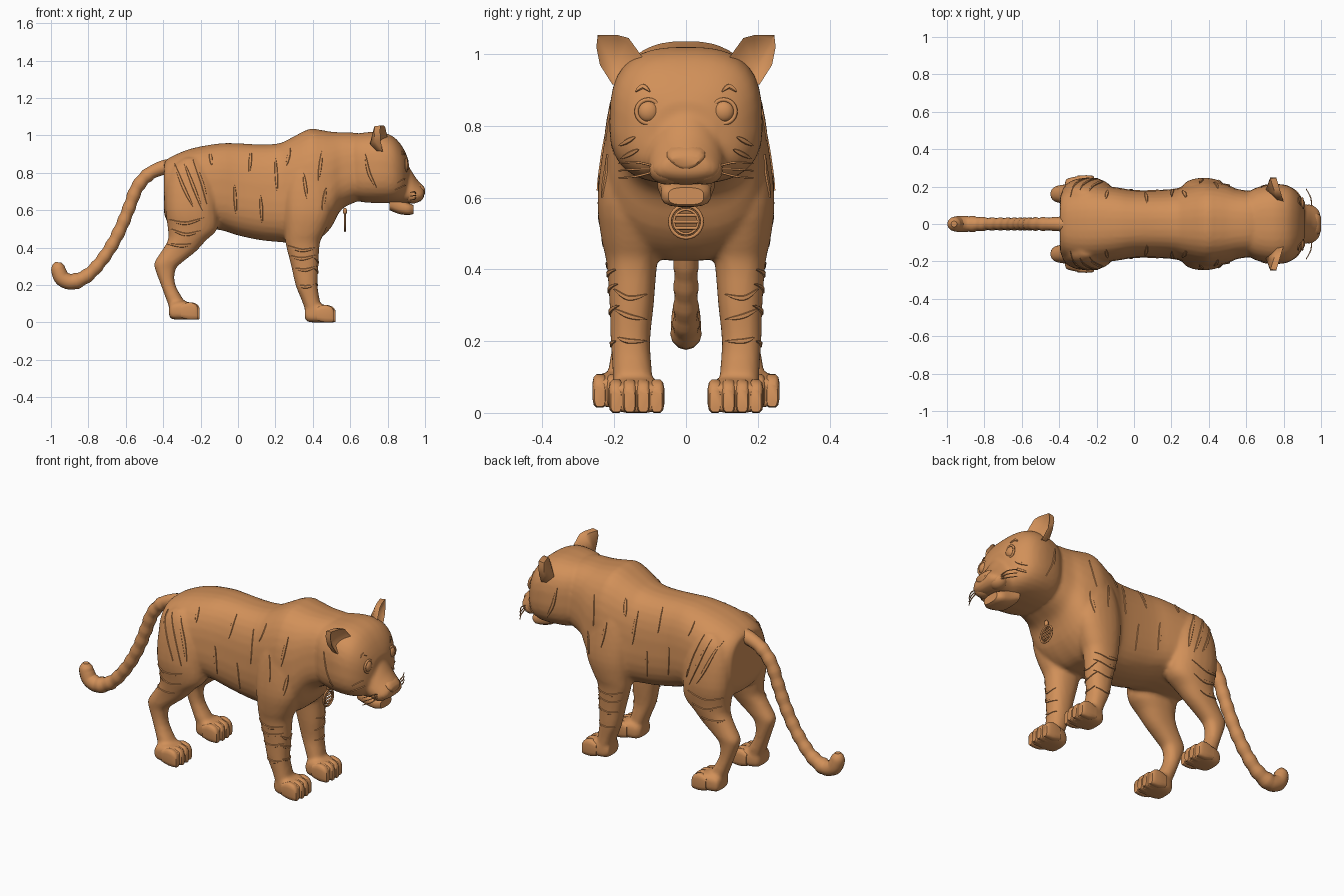
import bpy, bmesh, math
from mathutils import Vector
from mathutils.bvhtree import BVHTree

if "Cube" in bpy.data.objects:
    bpy.data.objects.remove(bpy.data.objects["Cube"])

FUR = bpy.data.materials.new("orange_fur")
FUR.diffuse_color = (0.64, 0.28, 0.10, 1)
FUR.use_nodes = True
FUR.node_tree.nodes["Principled BSDF"].inputs["Base Color"].default_value = FUR.diffuse_color
PARTS = []          # closed parts that are fused into one skin


def finish(name, bm, fuse=False):
    bmesh.ops.recalc_face_normals(bm, faces=bm.faces[:])
    me = bpy.data.meshes.new(name)
    bm.to_mesh(me)
    bm.free()
    ob = bpy.data.objects.new(name, me)
    bpy.context.collection.objects.link(ob)
    me.materials.append(FUR)
    bpy.ops.object.select_all(action='DESELECT')
    ob.select_set(True)
    bpy.context.view_layer.objects.active = ob
    bpy.ops.object.shade_smooth_by_angle(angle=math.radians(45))
    if fuse:
        PARTS.append(ob)
    return ob


def smooth(rows, k=3):
    """Catmull-Rom resampling of a list of equal-length tuples."""
    out = []
    for i in range(len(rows) - 1):
        a, b, c, d = rows[max(i - 1, 0)], rows[i], rows[i + 1], rows[min(i + 2, len(rows) - 1)]
        for t in (j / k for j in range(k)):
            out.append(tuple(q + .5 * t * (r - p + t * (2*p - 5*q + 4*r - s + t * (3*(q - r) + s - p)))
                             for p, q, r, s in zip(a, b, c, d)))
    return out + [rows[-1]]


def loft(name, axis, rows, side=1, power=2.3, taper=0, n=24, fuse=False):
    """axis x: rows (x, y0, y1, z0, z1); axis z: rows (z, x0, x1, y0, y1)."""
    bm, rings = bmesh.new(), []
    for t, a0, a1, b0, b1 in smooth(rows):
        ring = []
        for i in range(n):
            th = 2 * math.pi * (i + .5) / n
            c, s = (math.copysign(abs(v) ** (2 / power), v) for v in (math.cos(th), math.sin(th)))
            a = (a0 + a1) / 2 + (a1 - a0) / 2 * c * (1 - taper * s)
            b = (b0 + b1) / 2 + (b1 - b0) / 2 * s
            ring.append(bm.verts.new((t, a * side, b) if axis == 'x' else (a, b * side, t)))
        rings.append(ring)
    for r, q in zip(rings, rings[1:]):
        for i in range(n):
            bm.faces.new((r[i], r[(i + 1) % n], q[(i + 1) % n], q[i]))
    bm.faces.new(rings[0])
    bm.faces.new(rings[-1])
    return finish(name, bm, fuse)


def tube(name, pts, radii, k=4, n=10):
    """Round tube through the points, with a radius per point."""
    cu = bpy.data.curves.new(name, 'CURVE')
    cu.dimensions, cu.bevel_depth, cu.bevel_resolution, cu.use_fill_caps = '3D', 1, n // 4, True
    rows = smooth([(*p, r) for p, r in zip(pts, radii)], k)
    sp = cu.splines.new('POLY')
    sp.points.add(len(rows) - 1)
    for p, r in zip(sp.points, rows):
        p.co, p.radius = (*r[:3], 1), r[3]
    bpy.context.collection.objects.link(bpy.data.objects.new(name, cu))
    cu.materials.append(FUR)


def ball(name, loc, scale):
    bm = bmesh.new()
    bmesh.ops.create_uvsphere(bm, u_segments=16, v_segments=10, radius=1)
    for v in bm.verts:
        v.co = Vector(loc) + Vector(c * s for c, s in zip(v.co, scale))
    finish(name, bm)


def ring(name, loc, R, r):
    """Ring facing along x."""
    ang = [2 * math.pi * i / 24 for i in range(25)]
    tube(name, [(loc[0], loc[1] + R * math.cos(a), loc[2] + R * math.sin(a)) for a in ang], [r] * 25, 1, 8)


def sym(rows):
    return [(x, -w, w, a, b) for x, w, a, b in rows]


# torso and neck
rows = [(-.395, .15, .58, .855), (-.36, .19, .52, .885), (-.25, .212, .5, .93), (-.1, .195, .495, .957),
        (0, .18, .465, .958), (.12, .18, .44, .952), (.22, .187, .43, .958), (.28, .205, .425, .985),
        (.38, .228, .425, 1.035), (.44, .224, .45, 1.03), (.5, .208, .51, 1.02), (.55, .186, .6, 1.017),
        (.62, .175, .64, 1.015), (.7, .16, .67, 1.0)]
loft("body", 'x', sym(rows), power=2.7, taper=.08, n=32, fuse=True)

# head, muzzle, nose, chin
rows = [(.605, .165, .67, 1.0), (.655, .195, .645, 1.013), (.75, .213, .638, 1.02), (.82, .206, .64, 1.0),
        (.865, .178, .65, .96), (.895, .135, .67, .91), (.912, .08, .70, .865)]
loft("head", 'x', sym(rows), power=2.8, taper=.03, n=32, fuse=True)
rows = [(.82, .11, .63, .92), (.9, .1, .635, .85), (.95, .092, .64, .775), (.98, .078, .65, .74),
        (.995, .055, .67, .724)]
loft("muzzle", 'x', sym(rows), taper=.38, fuse=True)
loft("nose", 'x', sym([(.95, .05, .665, .757), (.985, .05, .672, .736), (1.0, .036, .688, .715)]), taper=-.35, n=16)
loft("chin", 'x', sym([(.81, .08, .6, .68), (.86, .072, .58, .66), (.91, .068, .574, .64),
                       (.937, .05, .58, .628)]), n=16, power=3)

# legs, paws and toes
FRONT = [(.88, .35, .41, .12, .18), (.82, .29, .46, .1, .213), (.7, .252, .5, .08, .237),
         (.58, .245, .5, .07, .247), (.48, .25, .462, .07, .235), (.42, .255, .437, .08, .222),
         (.3, .285, .43, .09, .213), (.2, .308, .425, .1, .21), (.12, .34, .437, .095, .205),
         (.05, .365, .45, .09, .205)]
HIND = [(.88, -.29, -.22, .08, .17), (.83, -.35, -.17, .07, .205), (.73, -.385, -.122, .05, .232),
        (.6, -.388, -.108, .05, .247), (.5, -.375, -.11, .06, .235), (.44, -.375, -.17, .08, .225),
        (.38, -.41, -.225, .1, .215), (.32, -.447, -.3, .11, .21), (.28, -.442, -.335, .115, .205),
        (.2, -.412, -.335, .12, .205), (.1, -.375, -.28, .12, .22), (.05, -.355, -.27, .13, .225)]
PAW = [(.358, .1, .19, .02, .07), (.375, .08, .2, .003, .09), (.42, .067, .21, 0, .1),
       (.46, .062, .214, 0, .095), (.512, .066, .208, 0, .078)]
TOE = [(.43, -.018, .018, .01, .08), (.47, -.021, .021, 0, .094), (.505, -.02, .02, 0, .085),
       (.521, -.015, .015, .002, .065)]
for s, tag in ((1, "left"), (-1, "right")):
    for part, leg, (dx, dy, dz) in (("front", FRONT, (0, 0, 0)), ("hind", HIND, (-.727, .045, .015))):
        loft(f"{part}_leg_{tag}", 'z', leg, s, fuse=True)
        shift = lambda rs, y=0: [(r[0] + dx, r[1] + dy + y, r[2] + dy + y, r[3] + dz, r[4] + dz) for r in rs]
        loft(f"{part}_paw_{tag}", 'x', shift(PAW), s, power=3.5, n=20, fuse=True)
        for i in range(4):
            toe = [(x - (.008 if i in (0, 3) else 0), *r) for x, *r in TOE]
            loft(f"{part}_toe_{tag}_{i + 1}", 'x', shift(toe, .081 + i * .038), s, power=3.5, n=12)

# fuse torso, head and legs into one continuous skin
bpy.ops.object.select_all(action='DESELECT')
for ob in PARTS:
    ob.select_set(True)
skin = bpy.context.view_layer.objects.active = PARTS[0]
bpy.ops.object.join()
skin.modifiers.clear()
mod = skin.modifiers.new("fuse", 'REMESH')
mod.mode, mod.voxel_size, mod.use_smooth_shade = 'VOXEL', .01, True
mod = skin.modifiers.new("soften", 'SMOOTH')
mod.factor, mod.iterations = .5, 5

# ears: cupped fan with a recessed front and a pointed back, outer edge swept back
EAR = [(.12, .99), (.16, 1.045), (.19, 1.053), (.246, 1.053), (.25, 1.02), (.24, .97), (.205, .915), (.15, .91)]
for s, tag in ((1, "left"), (-1, "right")):
    bm, cy, cz = bmesh.new(), .195, .975
    mk = lambda x, f: [bm.verts.new((x - .3 * (y - .15), s * (cy + (y - cy) * f), cz + (z - cz) * f))
                       for y, z in EAR]
    rim, inner, mid = mk(.79, 1), mk(.783, .85), mk(.758, .95)
    pit, back = bm.verts.new((.735, s * cy, cz - .01)), bm.verts.new((.705, s * .185, .955))
    for i in range(8):
        j = (i + 1) % 8
        for f in ((rim[i], rim[j], inner[j], inner[i]), (inner[i], inner[j], pit),
                  (rim[j], rim[i], mid[i], mid[j]), (mid[j], mid[i], back)):
            bm.faces.new(f)
    finish(f"ear_{tag}", bm)

# tail with slightly raised bands
TAIL = [(-.37, .832), (-.41, .825), (-.48, .79), (-.54, .72), (-.58, .62), (-.62, .52), (-.67, .42),
        (-.73, .33), (-.8, .255), (-.88, .218), (-.935, .232), (-.957, .27), (-.962, .3), (-.962, .322)]
RAD = [.042, .038, .034, .033, .032, .032, .032, .032, .034, .041, .042, .04, .034, .016]
fine = smooth([(x, 0, z, r) for (x, z), r in zip(TAIL, RAD)], 6)
tube("tail", [p[:3] for p in fine],
     [p[3] * (1.1 if i % 4 in (0, 1) and 10 < i < 54 else 1) for i, p in enumerate(fine)], 1, 16)

# round tag under the neck
ring("tag_outer_ring", (.572, 0, .533), .045, .005)
ring("tag_inner_ring", (.572, 0, .533), .034, .004)
ball("tag_bead", (.572, 0, .595), (.011, .011, .018))
for i, z in enumerate((.515, .533, .551)):
    w = math.sqrt(.034 ** 2 - (z - .533) ** 2)
    tube(f"tag_bar_{i + 1}", [(.572, -w, z), (.572, w, z)], [.005, .005], 1)

# tapered stripes laid on the skin
TREE = BVHTree.FromObject(skin, bpy.context.evaluated_depsgraph_get())


def hit(u, z, s, front):
    o, d = ((1.5, u * s, z), (-1, 0, 0)) if front else ((u, .8 * s, z), (0, -s, 0))
    return TREE.ray_cast(Vector(o), Vector(d))[:2]


def stripe(name, pts, w, s, front=False):
    path = smooth(pts, 5)
    bm, prev = bmesh.new(), None
    for i, p in enumerate(path):
        t = (Vector(path[min(i + 1, len(path) - 1)]) - Vector(path[max(i - 1, 0)])).normalized()
        half, cur = w * (.15 + math.sin(math.pi * i / (len(path) - 1))), []
        for off, lift in ((-1, -.002), (-.6, .004), (.6, .004), (1, -.002)):
            co, no = hit(p[0] - t.y * off * half, p[1] + t.x * off * half, s, front)
            cur.append(bm.verts.new(co + no * lift) if co else None)
        if prev and None not in cur + prev:
            for j in range(3):
                if max((cur[j].co - prev[j].co).length, (cur[j].co - cur[j + 1].co).length) < .07:
                    bm.faces.new((prev[j], prev[j + 1], cur[j + 1], cur[j]))
        prev = cur
    finish(name, bm)


SIDE = [((-.34, .85), (-.29, .72), (-.24, .62)), ((-.29, .86), (-.24, .73), (-.19, .6)),
        ((-.24, .87), (-.19, .74), (-.165, .63)), ((-.15, .91), (-.14, .84)), ((-.02, .74), (-.01, .58)),
        ((.07, .92), (.06, .8)), ((.12, .68), (.13, .53)), ((.2, .88), (.21, .7)), ((.28, .93), (.26, .84)),
        ((.35, .8), (.37, .66)), ((.45, .92), (.43, .76)), ((.47, .72), (.45, .6)),
        ((-.36, .5), (-.28, .47), (-.2, .49)), ((-.37, .55), (-.28, .53), (-.18, .56)),
        ((-.38, .42), (-.3, .41), (-.25, .42)), ((.27, .36), (.34, .34), (.42, .36)), ((.32, .2), (.36, .19), (.41, .2)),
        ((.27, .41), (.34, .385), (.42, .40)), ((.3, .29), (.36, .28), (.42, .3)), ((.68, .9), (.7, .8), (.74, .72))]
FACE = [((.1, .895), (.12, .91), (.14, .895)), ((.14, .77), (.185, .745)), ((.13, .735), (.18, .71)),
        ((.11, .33), (.16, .32), (.2, .345)), ((.11, .26), (.16, .27), (.2, .29)), ((.11, .2), (.16, .2), (.19, .21))]
for s, tag in ((1, "left"), (-1, "right")):
    for label, group, w in (("side", SIDE, .009), ("front", FACE, .007)):
        for i, p in enumerate(group):
            stripe(f"{label}_stripe_{tag}_{i + 1}", p, w, s, label == "front")
    # eyes, lip pads and whiskers
    x = hit(.105, .84, s, True)[0].x
    ball(f"eye_{tag}", (x - .008, s * .105, .84), (.02, .03, .03))
    ring(f"eye_rim_{tag}", (x - .003, s * .105, .84), .033, .006)
    ball(f"lip_pad_{tag}", (.935, s * .052, .678), (.05, .052, .042))
    for i, z in enumerate((.655, .675, .695)):
        pts = [(.95, s * .09, .672 + i * .008), (.945, s * .14, z + .004), (.92, s * .188, z)]
        tube(f"whisker_{tag}_{i + 1}", pts, [.003, .003, .002], n=8)
